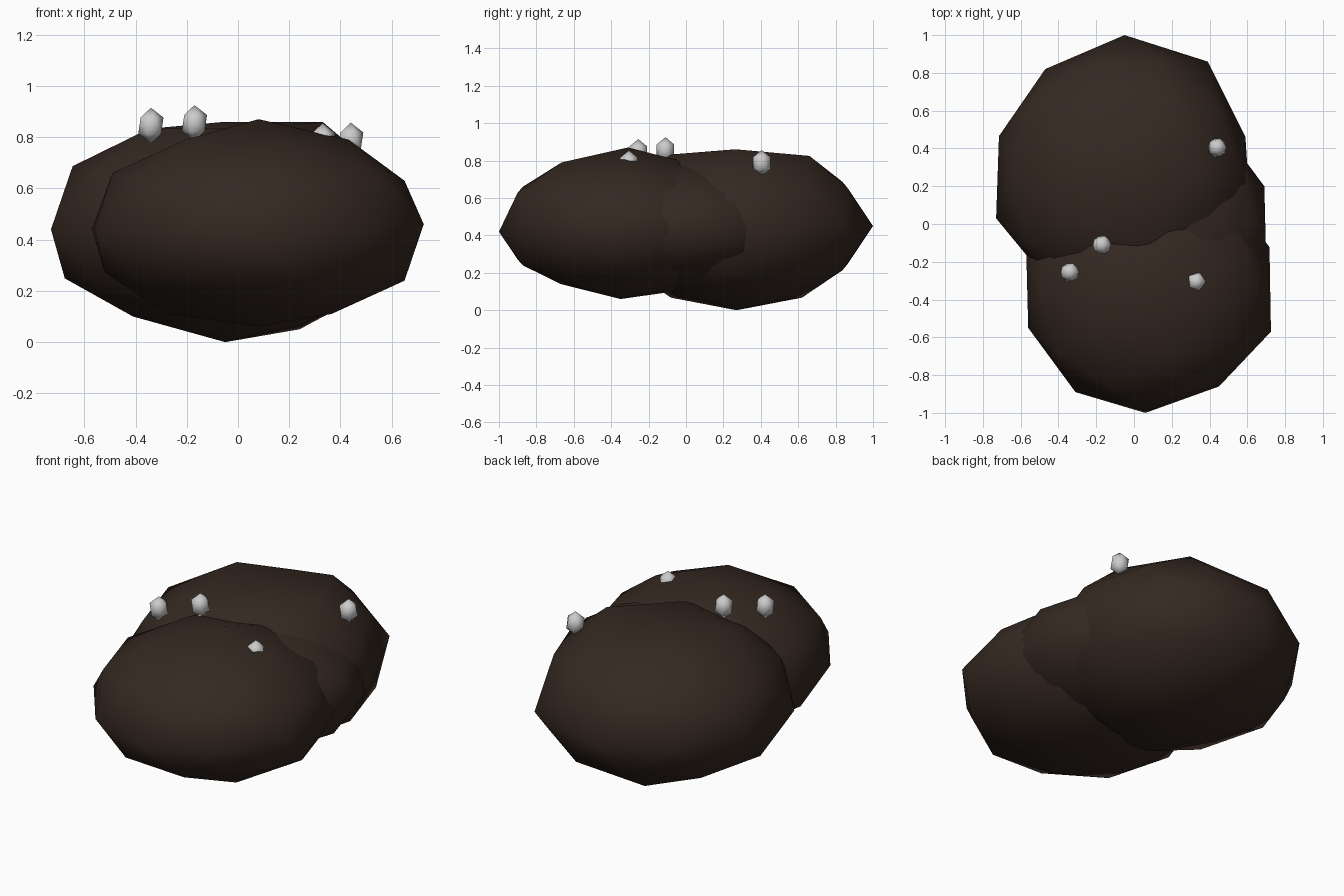
import bpy
from mathutils import Vector

brown = bpy.data.materials.new("dark_soil")
brown.diffuse_color = (0.035, 0.021, 0.015, 1)


def ball(name, subdiv, centre, radii, corners=(), mat=None):
    """Squashed icosphere; the vertex nearest each listed corner is pulled onto it."""
    bpy.ops.mesh.primitive_ico_sphere_add(subdivisions=subdiv, radius=1)
    ob = bpy.context.object
    ob.name = name
    for v in ob.data.vertices:
        v.co = Vector(c + r * k for c, r, k in zip(centre, radii, v.co))
    for c in corners:
        p = Vector(c)
        min(ob.data.vertices, key=lambda v: (v.co - p).length).co = p
    bpy.ops.object.shade_smooth()
    if mat:
        ob.data.materials.append(mat)
    return ob


# Three overlapping lumps of the mound
ball("back_lump", 2, (-0.05, 0.27, 0.45), (0.70, 0.70, 0.45),
     [(-0.05, 1.0, 0.45), (0.39, 0.86, 0.45), (0.59, 0.46, 0.45),
      (-0.47, 0.82, 0.45), (-0.715, 0.465, 0.44), (-0.73, 0.03, 0.44),
      (-0.05, 0.26, 0.86), (-0.05, 0.27, 0.0), (0.33, 0.27, 0.86),
      (0.16, 0.66, 0.825), (-0.41, 0.27, 0.10), (0.24, 0.48, 0.05)], brown)

ball("front_lump", 2, (0.08, -0.33, 0.45), (0.67, 0.67, 0.40),
     [(0.06, -1.0, 0.42), (0.45, -0.86, 0.45), (0.725, -0.57, 0.46),
      (-0.31, -0.89, 0.44), (-0.56, -0.55, 0.44), (-0.57, -0.16, 0.44),
      (0.08, -0.31, 0.87), (0.08, -0.35, 0.06), (-0.03, -0.67, 0.14),
      (0.65, -0.33, 0.63)], brown)

ball("side_lump", 2, (0.10, 0.0, 0.45), (0.62, 0.62, 0.35),
     [(0.69, 0.20, 0.44), (0.70, -0.20, 0.44)], brown)

# Pale grains scattered over the top
for i, c in enumerate([(-0.34, -0.255, 0.845), (-0.17, -0.11, 0.855),
                       (0.44, 0.405, 0.787), (0.33, -0.305, 0.785)]):
    ball(f"grain_{i + 1}", 1, c, (0.055, 0.055, 0.07))
